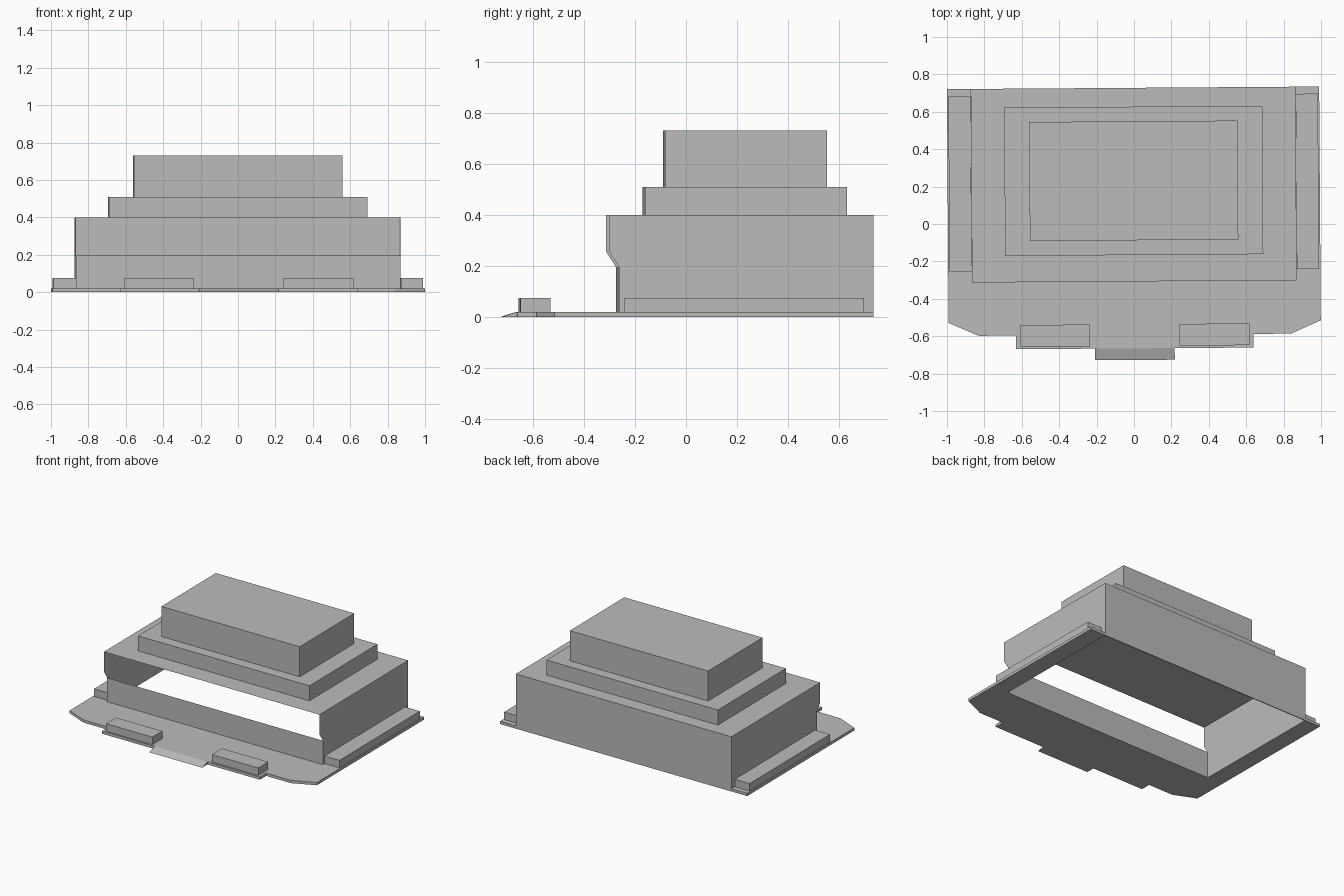
import bpy, bmesh, math

cube = bpy.data.objects.get("Cube")
if cube:
    bpy.data.objects.remove(cube, do_unlink=True)

grey = bpy.data.materials.new("plain_grey")
grey.use_nodes = True
COLOUR = (0.5, 0.5, 0.5, 1)
grey.diffuse_color = COLOUR
grey.node_tree.nodes["Principled BSDF"].inputs["Base Color"].default_value = COLOUR

TWIST = math.radians(0.4)  # the whole model is turned very slightly


def finish(name, bm, recalc=True):
    if recalc:
        bmesh.ops.recalc_face_normals(bm, faces=bm.faces[:])
    mesh = bpy.data.meshes.new(name)
    bm.to_mesh(mesh)
    bm.free()
    mesh.materials.append(grey)
    obj = bpy.data.objects.new(name, mesh)
    obj.rotation_euler.z = TWIST
    bpy.context.collection.objects.link(obj)
    return obj


def box(name, x, y, z):
    bm = bmesh.new()
    bmesh.ops.create_cube(bm, size=1)
    for v in bm.verts:
        for i, (low, high) in enumerate((x, y, z)):
            v.co[i] = high if v.co[i] > 0 else low
    return finish(name, bm)


def loop(bm, points, z):
    verts = [bm.verts.new((x, y, z)) for x, y in points]
    return [bm.edges.new((a, b)) for a, b in zip(verts, verts[1:] + verts[:1])]


BACK, FRONT, HALF = 0.728, -0.268, 0.868
PLATE = 0.02

# base plate: mirrored outline with the body footprint left open
half = [(0.995, BACK), (0.995, -0.522), (0.835, -0.592), (0.635, -0.592), (0.635, -0.665)]
outline = half + [(-x, y) for x, y in reversed(half)]
hole = [(HALF, BACK - 0.006), (HALF, FRONT), (-HALF, FRONT), (-HALF, BACK - 0.006)]
bm = bmesh.new()
edges = loop(bm, outline, 0) + loop(bm, hole, 0)
bmesh.ops.triangle_fill(bm, edges=edges, use_beauty=True)
raised = bmesh.ops.extrude_face_region(bm, geom=bm.faces[:], use_keep_orig=True)
for item in raised["geom"]:
    if isinstance(item, bmesh.types.BMVert):
        item.co.z = PLATE
finish("base_plate", bm)

# front ramp: wedge falling from the plate to the ground
bm = bmesh.new()
profile = [(-0.665, 0), (-0.665, PLATE), (-0.727, 0)]
side = bm.faces.new([bm.verts.new((-0.213, y, z)) for y, z in profile])
moved = bmesh.ops.extrude_face_region(bm, geom=[side], use_keep_orig=True)
for item in moved["geom"]:
    if isinstance(item, bmesh.types.BMVert):
        item.co.x = 0.213
finish("front_ramp", bm)

# body: thin shell open at the floor and along the upper front
bm = bmesh.new()
profile = [(FRONT, PLATE), (FRONT, 0.195), (-0.307, 0.255), (-0.307, 0.4), (BACK, 0.4), (BACK, PLATE)]
right, left = [[bm.verts.new((s * HALF, y, z)) for y, z in profile] for s in (-1, 1)]
bm.faces.new(right)
bm.faces.new(reversed(left))
for i in (0, 3, 4):  # low front wall, roof and back wall
    bm.faces.new((right[i + 1], right[i], left[i], left[i + 1]))
bm.normal_update()
if sum(f.normal.dot(f.calc_center_median()) for f in bm.faces) < 0:
    bmesh.ops.reverse_faces(bm, faces=bm.faces[:])
finish("body_shell", bm, recalc=False)

# stepped upper tiers
box("lower_tier", (-0.69, 0.69), (-0.166, 0.627), (0.4, 0.51))
box("upper_tier", (-0.557, 0.557), (-0.087, 0.549), (0.51, 0.73))

# side rails and front blocks
for s, tag in ((1, "left"), (-1, "right")):
    box(tag + "_side_rail", sorted((s * 0.869, s * 0.988)), (-0.248, 0.69), (PLATE, 0.075))
    box(tag + "_front_block", sorted((s * 0.24, s * 0.613)), (-0.652, -0.536), (PLATE, 0.075))
